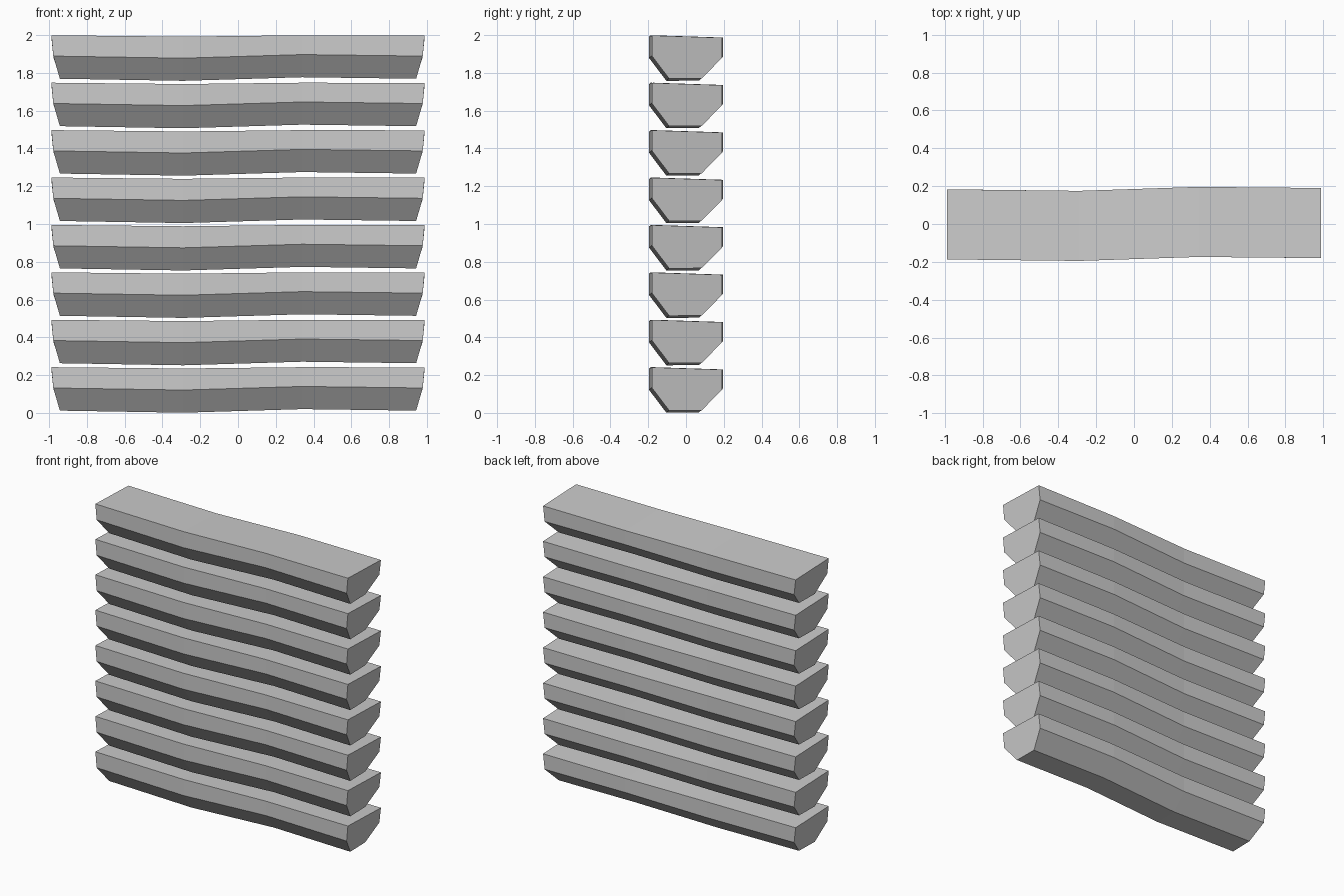
import bpy, bmesh

if "Cube" in bpy.data.objects:
    bpy.data.objects.remove(bpy.data.objects["Cube"])

PITCH = 0.251

# Four stations along a plank: (x, y shift, lower z shift, top z shift)
STATIONS = [(-0.988, 0.0, 0.0, 0.0), (-0.29, -0.008, -0.011, -0.007),
            (0.34, 0.013, 0.008, 0.0), (0.988, 0.007, 0.0, -0.001)]
# Cross-section: (y, z, inward pull of the end caps)
PROFILE = [(-0.187, 0.243, 0.0), (-0.187, 0.133, 0.01), (-0.096, 0.013, 0.045),
           (0.076, 0.014, 0.048), (0.183, 0.123, 0.012), (0.183, 0.231, 0.0)]


def plank(index):
    bm = bmesh.new()
    rings = []
    for i, (x, dy, dz_low, dz_top) in enumerate(STATIONS):
        ring = []
        for y, z, pull in PROFILE:
            end = 1 if i == 0 else -1 if i == 3 else 0
            dz = dz_top if z > 0.2 else dz_low
            ring.append(bm.verts.new((x + end * pull, y + dy, z + dz)))
        rings.append(ring)
    n = len(PROFILE)
    for a, b in zip(rings, rings[1:]):
        for k in range(n):
            bm.faces.new((a[k], a[(k + 1) % n], b[(k + 1) % n], b[k]))
    bm.faces.new(rings[0])
    bm.faces.new(rings[-1])
    bmesh.ops.recalc_face_normals(bm, faces=bm.faces)
    mesh = bpy.data.meshes.new("plank")
    bm.to_mesh(mesh)
    bm.free()
    ob = bpy.data.objects.new(f"plank_{index + 1}", mesh)
    ob.location.z = index * PITCH - 0.001
    bpy.context.collection.objects.link(ob)


# Stack of eight bent, chamfered planks
for i in range(8):
    plank(i)
